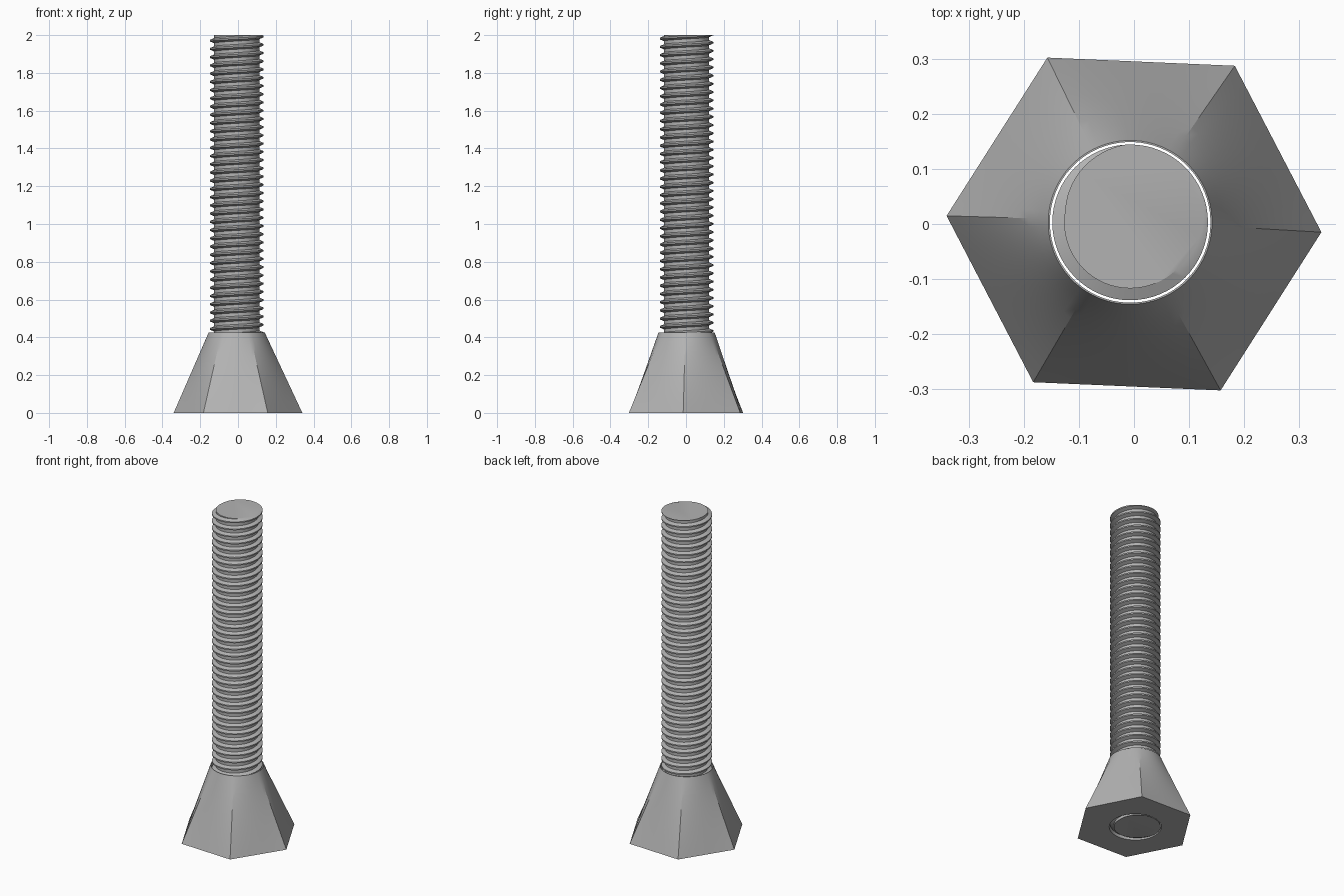
import bpy, bmesh, math
from mathutils import Vector

if "Cube" in bpy.data.objects:
    bpy.data.objects.remove(bpy.data.objects["Cube"])

CX, CY = -0.007, 0.003          # shaft axis
HEX_R, HEX_TURN = 0.341, math.radians(-2.5)
HEAD_H, TOP_R, HOLE_R = 0.425, 0.149, 0.146
CORE_R, CREST_R, LENGTH = 0.12, 0.1415, 2.0
PITCH, SEG = 0.0436, 64

steel = bpy.data.materials.new("grey steel")
steel.diffuse_color = (0.45, 0.45, 0.45, 1)
steel.use_nodes = True
steel.node_tree.nodes["Principled BSDF"].inputs["Base Color"].default_value = steel.diffuse_color


def finish(bm, name, angle):
    bmesh.ops.recalc_face_normals(bm, faces=bm.faces)
    mesh = bpy.data.meshes.new(name)
    bm.to_mesh(mesh)
    bm.free()
    mesh.materials.append(steel)
    obj = bpy.data.objects.new(name, mesh)
    bpy.context.collection.objects.link(obj)
    bpy.ops.object.select_all(action='DESELECT')
    obj.select_set(True)
    bpy.context.view_layer.objects.active = obj
    bpy.ops.object.shade_smooth_by_angle(angle=math.radians(angle))
    return obj


# Head: hexagon blended into a circle, with a round through hole
PER_SIDE, ROWS = 12, 10
COLS = 6 * PER_SIDE


def circle(col, r, z):
    a = HEX_TURN + math.tau * col / COLS
    return Vector((CX + r * math.cos(a), CY + r * math.sin(a), z))


def hexagon(col):
    side, step = divmod(col, PER_SIDE)
    a, b = (HEX_TURN + math.radians(60 * (side + k)) for k in (0, 1))
    p = Vector((HEX_R * math.cos(a), HEX_R * math.sin(a), 0))
    q = Vector((HEX_R * math.cos(b), HEX_R * math.sin(b), 0))
    return p.lerp(q, step / PER_SIDE)


bm = bmesh.new()
rings = [[bm.verts.new(hexagon(c).lerp(circle(c, TOP_R, HEAD_H), r / ROWS))
          for c in range(COLS)] for r in range(ROWS + 1)]
for z in (HEAD_H, 0):
    rings.append([bm.verts.new(circle(c, HOLE_R, z)) for c in range(COLS)])
for i, lower in enumerate(rings):
    upper = rings[(i + 1) % len(rings)]
    for c in range(COLS):
        d = (c + 1) % COLS
        bm.faces.new((lower[c], lower[d], upper[d], upper[c]))
finish(bm, "hex_head", 25)

# Threaded shaft: one helical surface, cut flat at both ends
profile = [(0.0, CORE_R), (0.4, CORE_R), (0.61, CREST_R), (0.79, CREST_R)]
STEPS = len(profile)
turns = math.ceil(LENGTH / PITCH) + 4
bm = bmesh.new()
rows = []
for i in range(turns * STEPS):
    turn, k = divmod(i, STEPS)
    height, r = profile[k]
    row = []
    for s in range(SEG):
        a = math.tau * s / SEG
        z = (turn - 2 + height + s / SEG) * PITCH
        row.append(bm.verts.new((CX + r * math.cos(a), CY + r * math.sin(a), z)))
    rows.append(row)
for i in range(len(rows) - 1):
    for s in range(SEG):
        if s < SEG - 1:
            bm.faces.new((rows[i][s], rows[i][s + 1], rows[i + 1][s + 1], rows[i + 1][s]))
        elif i + STEPS + 1 < len(rows):
            # each turn joins the start of the next one
            bm.faces.new((rows[i][s], rows[i + STEPS][0], rows[i + STEPS + 1][0], rows[i + 1][s]))
for z, up in ((0, -1), (LENGTH, 1)):
    cut = bmesh.ops.bisect_plane(bm, geom=bm.verts[:] + bm.edges[:] + bm.faces[:],
                                 plane_co=(0, 0, z), plane_no=(0, 0, up),
                                 clear_outer=True)["geom_cut"]
    edges = [e for e in cut if isinstance(e, bmesh.types.BMEdge)]
    bmesh.ops.edgeloop_fill(bm, edges=edges)
finish(bm, "threaded_shaft", 30)
